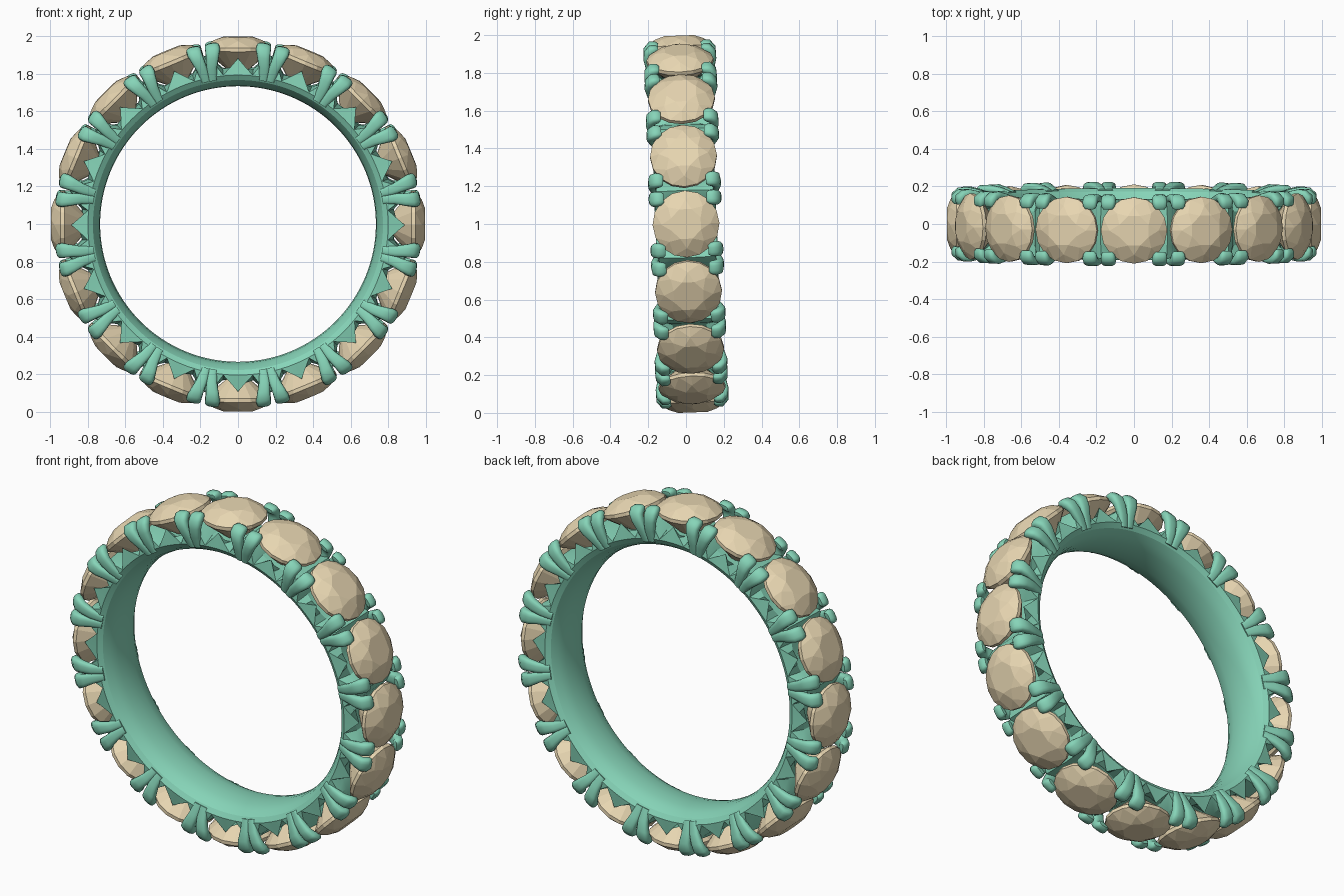
import bpy, bmesh
from math import sin, cos, pi, radians, copysign
from mathutils import Matrix, Vector

if "Cube" in bpy.data.objects:
    bpy.data.objects.remove(bpy.data.objects["Cube"])

N = 16                                                     # stones around the ring
BASE = Matrix.Translation((0, 0, 1)) @ Matrix.Rotation(radians(2.1), 4, 'X')


def material(name, col):
    m = bpy.data.materials.new(name)
    m.diffuse_color = (*col, 1)
    m.use_nodes = True
    m.node_tree.nodes["Principled BSDF"].inputs["Base Color"].default_value = m.diffuse_color
    return m


GREEN = material("green_metal", (0.24, 0.66, 0.48))
TAN = material("tan_stone", (0.80, 0.67, 0.44))


def make_mesh(name, bm, mat, smooth=None):
    bmesh.ops.recalc_face_normals(bm, faces=bm.faces)
    if smooth:
        for f in bm.faces:
            f.smooth = True
        for e in bm.edges:
            if len(e.link_faces) == 2 and e.calc_face_angle(0) > radians(smooth):
                e.smooth = False
    me = bpy.data.meshes.new(name)
    bm.to_mesh(me)
    bm.free()
    me.materials.append(mat)
    return me


def place(name, me, angle=0):
    ob = bpy.data.objects.new(name, me)
    bpy.context.collection.objects.link(ob)
    ob.matrix_world = BASE @ Matrix.Rotation(angle, 4, 'Y')


def bridge(bm, a, b):
    n = len(a)
    for i in range(n):
        bm.faces.new((a[i], a[(i + 1) % n], b[(i + 1) % n], b[i]))


# Band: comfort-curved inside, zigzag side walls, scooped seats below the stones
# per angular step from stone centre to gap: edge radius, edge half-width, floor radius
STEPS = [(0.885, 0.148, 0.82), (0.838, 0.156, 0.825), (0.80, 0.163, 0.835),
         (0.87, 0.155, 0.88), (0.90, 0.150, 0.915)]
INNER = [(-0.162, 0.80), (-0.145, 0.773), (-0.11, 0.752), (-0.06, 0.739), (0, 0.735),
         (0.06, 0.739), (0.11, 0.752), (0.145, 0.773), (0.162, 0.80)]
bm = bmesh.new()
rings = []
for k in range(N * 8):
    o = k % 8
    er, ey, fr = STEPS[min(o, 8 - o)]
    prof = INNER + [(ey, er + 0.004), (0.09, (er + fr) / 2 if o == 4 else fr), (0, fr),
                    (-0.09, (er + fr) / 2 if o == 4 else fr), (-ey, er + 0.004)]
    a = 2 * pi * k / (N * 8)
    rings.append([bm.verts.new((r * sin(a), y, r * cos(a))) for y, r in prof])
for k in range(len(rings)):
    bridge(bm, rings[k], rings[(k + 1) % len(rings)])
place("band", make_mesh("band", bm, GREEN, 22))

# Faceted round stone: table, crown, girdle and pavilion
bm = bmesh.new()


def circle(n, r, h, off=0.0):
    return [bm.verts.new((r * cos(2 * pi * (i + off) / n), r * sin(2 * pi * (i + off) / n), h))
            for i in range(n)]


table = circle(8, 0.085, 0.998, 0.5)
crown = circle(8, 0.130, 0.980)
top = circle(16, 0.177, 0.945)
low = circle(16, 0.177, 0.925)
culet = bm.verts.new((0, 0, 0.775))
bm.faces.new(table)
for i in range(8):
    j = (i + 1) % 8
    bm.faces.new((crown[i], table[i], table[i - 1]))
    bm.faces.new((crown[i], top[2 * i + 1], crown[j], table[i]))
    bm.faces.new((crown[i], top[2 * i], top[2 * i + 1]))
    bm.faces.new((crown[i], top[2 * i - 1], top[2 * i]))
    bm.faces.new((culet, low[2 * i], low[2 * i + 1]))
    bm.faces.new((culet, low[2 * i - 1], low[2 * i]))
bridge(bm, top, low)
stone = make_mesh("stone", bm, TAN)

# Split claws: four lofted lobes per gap, mirrored in both directions
# stations: radius, y, inner tangent edge, outer tangent edge, half thickness
LOBE = [(0.785, 0.142, -0.005, 0.042, 0.018), (0.85, 0.162, -0.003, 0.056, 0.020),
        (0.90, 0.170, 0.005, 0.075, 0.023), (0.935, 0.165, 0.009, 0.088, 0.027),
        (0.955, 0.147, 0.010, 0.090, 0.027), (0.958, 0.127, 0.013, 0.085, 0.022),
        (0.957, 0.114, 0.022, 0.074, 0.012)]
bm = bmesh.new()
M = 14
for st in (-1, 1):
    for sy in (-1, 1):
        secs = []
        for i, (r, y, t0, t1, th) in enumerate(LOBE):
            p, q = LOBE[max(i - 1, 0)], LOBE[min(i + 1, len(LOBE) - 1)]
            d = Vector((q[0] - p[0], q[1] - p[1])).normalized()
            ring = []
            for s in range(M):
                c, n = cos(2 * pi * s / M), sin(2 * pi * s / M)
                c, n = (copysign(abs(v) ** 0.7, v) for v in (c, n))
                ring.append(bm.verts.new((st * ((t0 + t1) / 2 + c * (t1 - t0) / 2),
                                          sy * (y + n * th * d.x), r - n * th * d.y)))
            secs.append(ring)
        for a, b in zip(secs, secs[1:]):
            bridge(bm, a, b)
        bm.faces.new(secs[0])
        bm.faces.new(secs[-1])
claws = make_mesh("claws", bm, GREEN, 50)

for k in range(N):
    place("stone_%02d" % k, stone, 2 * pi * k / N)
    place("claws_%02d" % k, claws, 2 * pi * (k + 0.5) / N)
